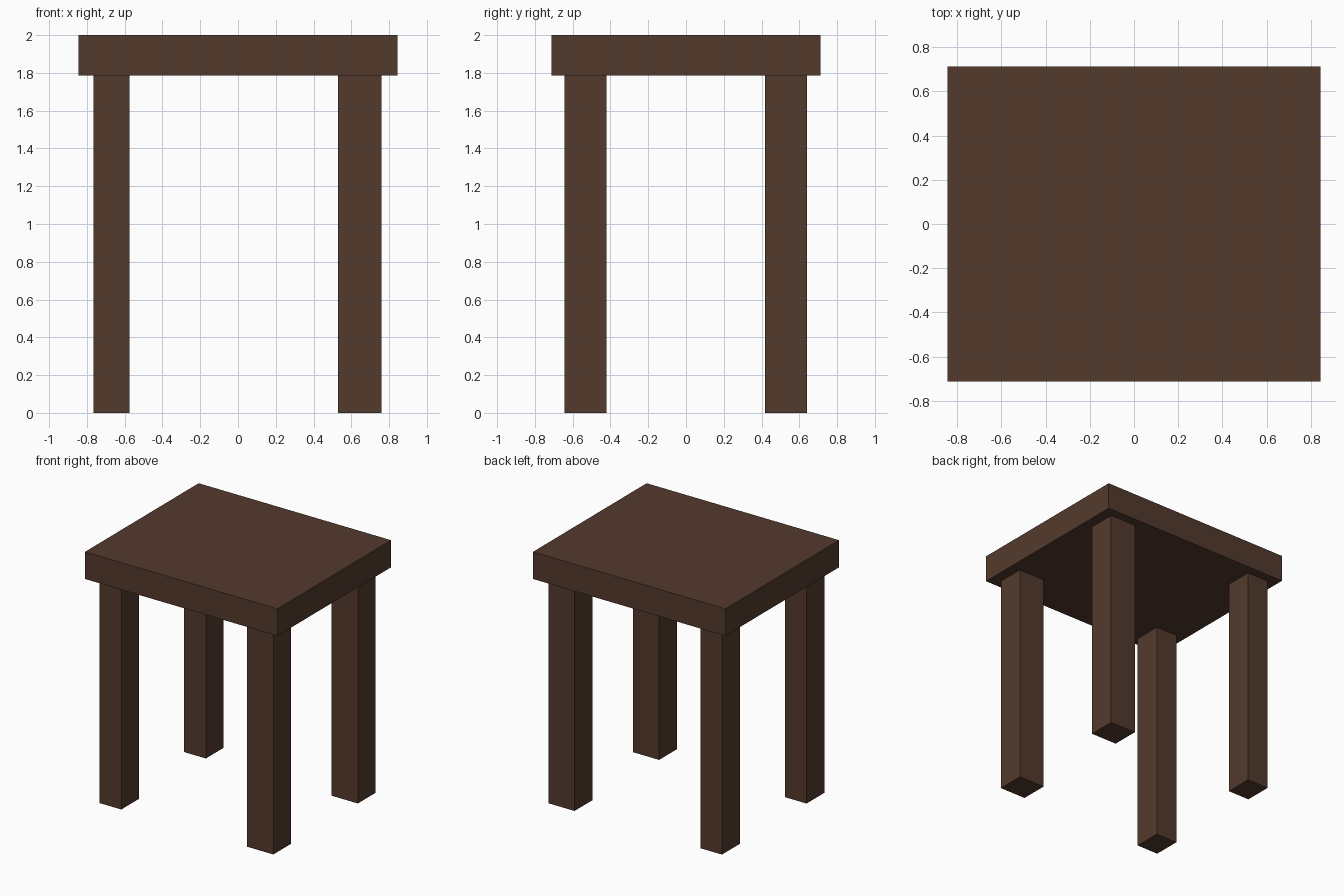
import bpy
from mathutils import Vector

if "Cube" in bpy.data.objects:
    bpy.data.objects.remove(bpy.data.objects["Cube"])

wood = bpy.data.materials.new("dark brown wood")
wood.diffuse_color = (0.0865, 0.0423, 0.0262, 1.0)
wood.use_nodes = True
wood.node_tree.nodes["Principled BSDF"].inputs["Base Color"].default_value = wood.diffuse_color


def box(name, lo, hi):
    """Axis-aligned box between two corners."""
    lo, hi = Vector(lo), Vector(hi)
    bpy.ops.mesh.primitive_cube_add(size=1, location=(lo + hi) / 2)
    ob = bpy.context.object
    ob.name = name
    ob.scale = hi - lo
    bpy.ops.object.transform_apply(location=False, rotation=False, scale=True)
    ob.data.materials.append(wood)
    return ob


SLAB_Z = 1.785

# Thick table top
box("table_top", (-0.845, -0.713, SLAB_Z), (0.845, 0.713, 2.0))

# Four legs; the left pair is slimmer than the right pair
sides = {"left": (-0.765, -0.575), "right": (0.53, 0.76)}
rows = {"front": (-0.642, -0.42), "back": (0.418, 0.641)}
for side, (x0, x1) in sides.items():
    for row, (y0, y1) in rows.items():
        box(f"{row}_{side}_leg", (x0, y0, 0), (x1, y1, SLAB_Z))
